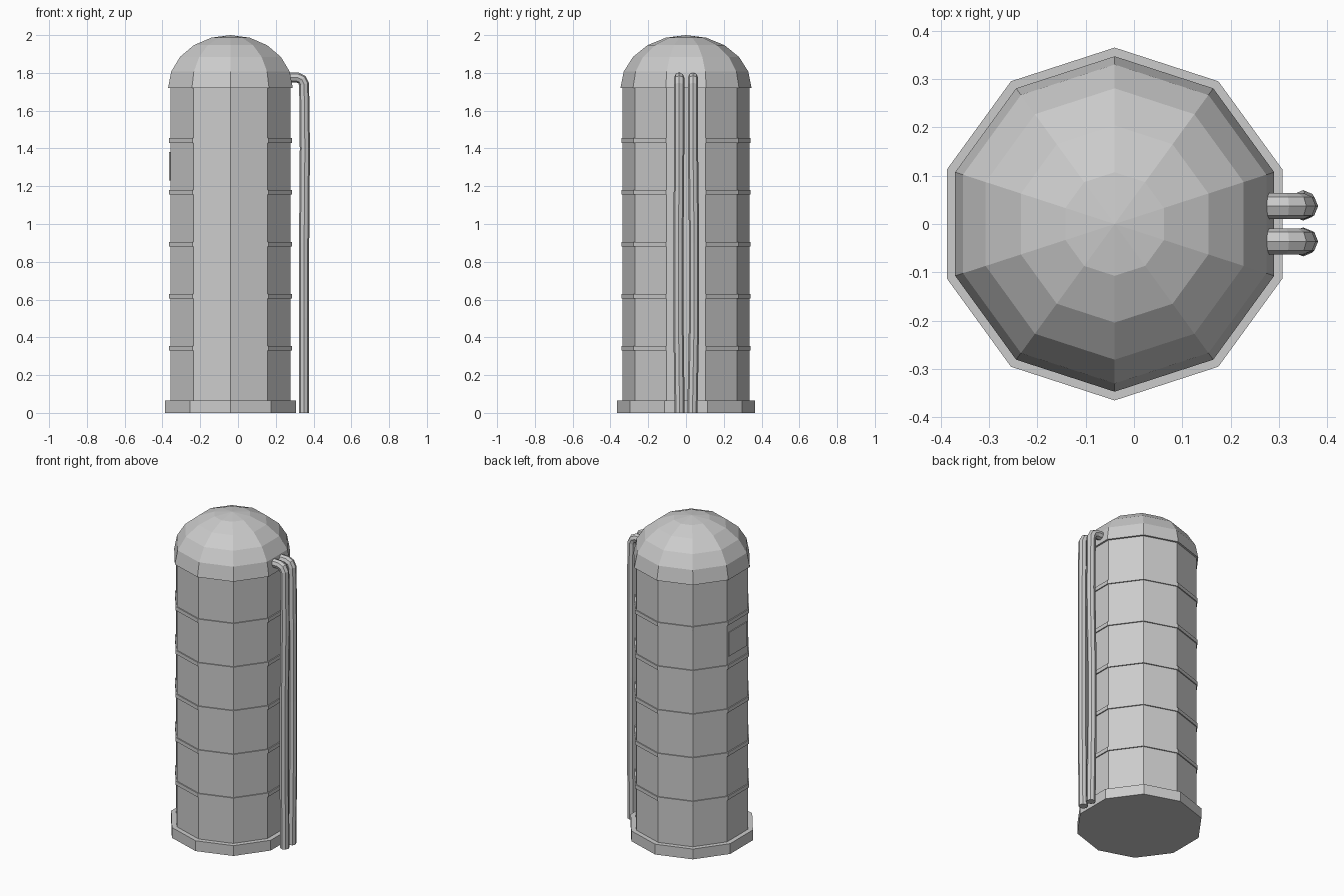
import bpy
import bmesh
from math import sin, cos, pi

if "Cube" in bpy.data.objects:
    bpy.data.objects.remove(bpy.data.objects["Cube"], do_unlink=True)

SIDES = 10
AXIS_X = -0.04   # tank axis, offset to leave room for the pipes

grey = bpy.data.materials.new("plain_grey")
grey.use_nodes = True
grey.diffuse_color = (0.6, 0.6, 0.6, 1)
grey.node_tree.nodes["Principled BSDF"].inputs["Base Color"].default_value = (0.6, 0.6, 0.6, 1)


def add_mesh(name, bm):
    bmesh.ops.recalc_face_normals(bm, faces=bm.faces)
    mesh = bpy.data.meshes.new(name)
    bm.to_mesh(mesh)
    bm.free()
    mesh.materials.append(grey)
    obj = bpy.data.objects.new(name, mesh)
    bpy.context.collection.objects.link(obj)
    return obj


def lathe(name, profile):
    """Closed ten-sided solid from (radius, z) pairs; a zero radius makes a tip."""
    bm = bmesh.new()
    rings = []
    for r, z in profile:
        count = SIDES if r > 0.001 else 1
        rings.append([bm.verts.new((AXIS_X + r * cos(pi / 2 + 2 * pi * k / SIDES),
                                    r * sin(pi / 2 + 2 * pi * k / SIDES), z))
                      for k in range(count)])
    for low, high in zip(rings, rings[1:]):
        for k in range(SIDES):
            n = (k + 1) % SIDES
            if len(high) == 1:
                bm.faces.new((low[k], low[n], high[0]))
            else:
                bm.faces.new((low[k], low[n], high[n], high[k]))
    bm.faces.new(rings[0])
    if len(rings[-1]) > 1:
        bm.faces.new(rings[-1])
    return add_mesh(name, bm)


def pipe(name, points, radius):
    curve = bpy.data.curves.new(name, "CURVE")
    curve.dimensions = "3D"
    curve.bevel_depth = radius
    curve.bevel_resolution = 2
    curve.use_fill_caps = True
    spline = curve.splines.new("POLY")
    spline.points.add(len(points) - 1)
    for point, co in zip(spline.points, points):
        point.co = (*co, 1)
    spline.use_smooth = False
    curve.materials.append(grey)
    obj = bpy.data.objects.new(name, curve)
    bpy.context.collection.objects.link(obj)
    return obj


# Tank wall and foot
lathe("tank_wall", [(0.335, 0.02), (0.335, 1.74)])
lathe("foot", [(0.365, 0), (0.365, 0.065)])

# Domed lid, slightly overhanging the wall
lathe("dome", [(0.347 * cos(i * pi / 10), 1.72 + 0.28 * sin(i * pi / 10)) for i in range(6)])

# Hoops around the wall
for i in range(5):
    z = 0.342 + i * 0.275
    lathe(f"hoop_{i + 1}", [(0.342, z - 0.012), (0.342, z + 0.012)])

# Thin plate on the side opposite the pipes
bm = bmesh.new()
bmesh.ops.create_cube(bm, size=1)
for v in bm.verts:
    v.co = (-0.36 + v.co.x * 0.008, v.co.y * 0.18, 1.305 + v.co.z * 0.15)
add_mesh("side_plate", bm)

# Pair of slightly wavy pipes leaving the lid and running to the ground
for name, y, sway in (("front_pipe", -0.036, -0.004), ("back_pipe", 0.037, 0.006)):
    pipe(name, [(0.27, y, 1.775), (0.315, y, 1.775), (0.338, y, 1.765), (0.35, y, 1.74),
                (0.354, y, 1.4), (0.35, y + sway, 0.9), (0.35, y + sway, 0.5),
                (0.35, y - sway / 2, 0)], 0.027)
